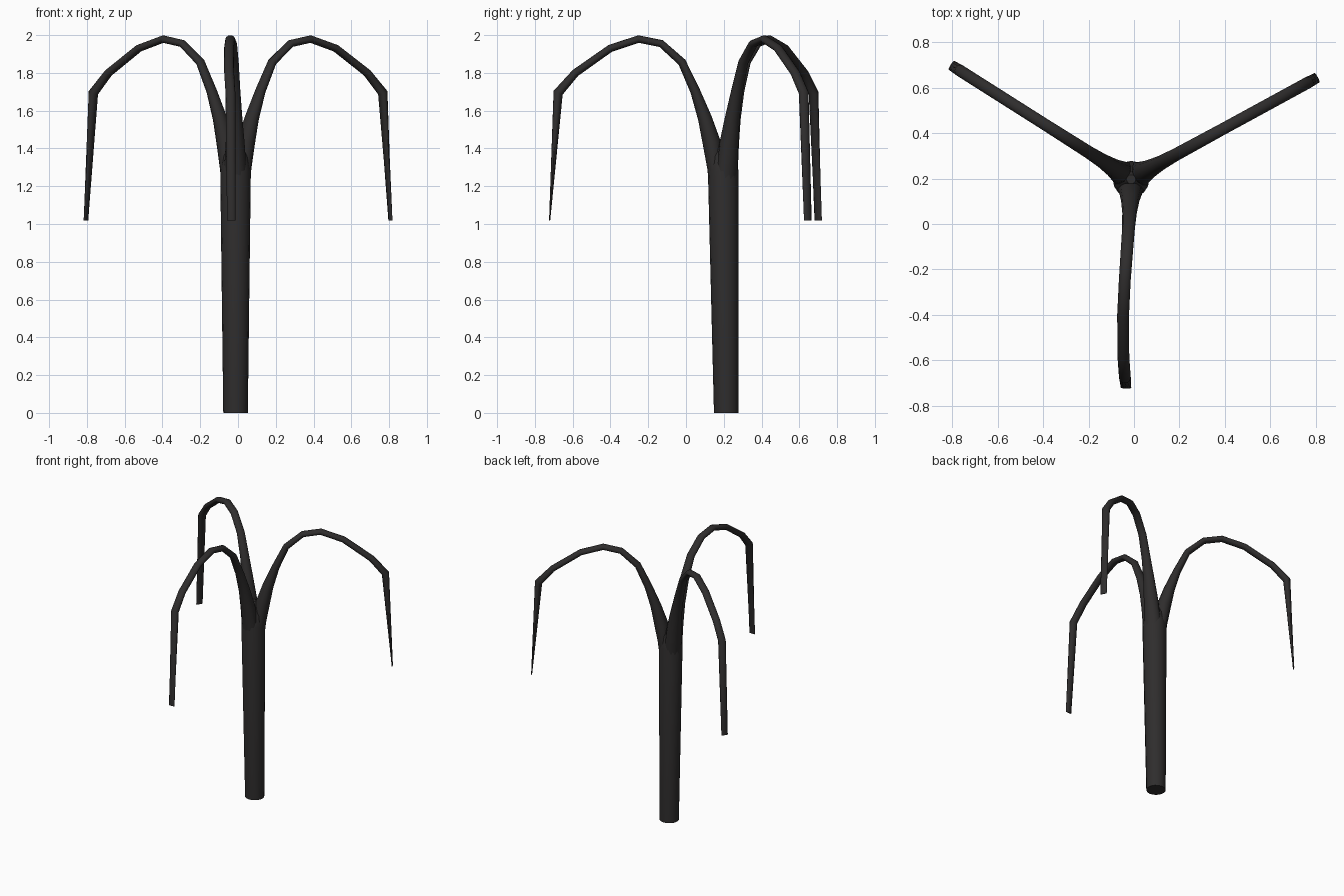
import bpy, bmesh, math
from mathutils import Vector

if "Cube" in bpy.data.objects:
    bpy.data.objects.remove(bpy.data.objects["Cube"])

mat = bpy.data.materials.new("dark_iron")
mat.diffuse_color = (0.028, 0.026, 0.026, 1)
mat.use_nodes = True
mat.node_tree.nodes["Principled BSDF"].inputs["Base Color"].default_value = mat.diffuse_color


def loft(name, rings, angle):
    """Skin a list of equal-length point rings into a capped tube."""
    bm = bmesh.new()
    loops = [[bm.verts.new(p) for p in ring] for ring in rings]
    n = len(loops[0])
    for a, b in zip(loops, loops[1:]):
        for i in range(n):
            bm.faces.new((a[i], a[(i + 1) % n], b[(i + 1) % n], b[i]))
    bm.faces.new(loops[0])
    bm.faces.new(loops[-1])
    bmesh.ops.recalc_face_normals(bm, faces=bm.faces)
    mesh = bpy.data.meshes.new(name)
    bm.to_mesh(mesh)
    bm.free()
    obj = bpy.data.objects.new(name, mesh)
    bpy.context.collection.objects.link(obj)
    mesh.materials.append(mat)
    bpy.ops.object.select_all(action='DESELECT')
    obj.select_set(True)
    bpy.context.view_layer.objects.active = obj
    bpy.ops.object.shade_smooth_by_angle(angle=math.radians(angle))
    return obj


def circle(n):
    return [(math.cos(2 * math.pi * i / n), math.sin(2 * math.pi * i / n)) for i in range(n)]


# Shank: slightly flaring shaft, closing in between the prongs (y, z, radius)
shank = [(0.213, 0, 0.065), (0.197, 1.28, 0.081), (0.197, 1.36, 0.066), (0.197, 1.45, 0.02)]
loft("shank", [[Vector((-0.013 + r * c, y + r * s, z)) for c, s in circle(16)]
               for y, z, r in shank], 40)

# Prong profile: distance out, height, half thickness, half width
profile = [
    (0.030, 1.180, 0.042, 0.055), (0.043, 1.300, 0.043, 0.058),
    (0.062, 1.430, 0.048, 0.050), (0.098, 1.560, 0.037, 0.040),
    (0.150, 1.705, 0.026, 0.032), (0.220, 1.857, 0.022, 0.028),
    (0.330, 1.955, 0.020, 0.027), (0.450, 1.979, 0.020, 0.026),
    (0.600, 1.930, 0.020, 0.026), (0.785, 1.800, 0.021, 0.026),
    (0.877, 1.695, 0.026, 0.026), (0.922, 1.018, 0.003, 0.023)]
base = Vector((-0.013, 0.198, 0))


def prong(name, tip, bow=0):
    reach = Vector((*tip, 0)) - base
    out = reach.normalized()
    side = Vector((-out.y, out.x, 0))
    stretch = reach.length / 0.922
    rings = []
    for i, (s, z, t, w) in enumerate(profile):
        p, q = profile[max(i - 1, 0)], profile[min(i + 1, len(profile) - 1)]
        d1 = Vector((s - p[0], z - p[1])).normalized() if i else Vector((0, 0))
        d2 = Vector((q[0] - s, q[1] - z)).normalized() if q[0] > s else Vector((0, 0))
        d = (d1 + d2).normalized()
        if q[0] == s:
            d = Vector((0, -1))      # level cut at the tip
        normal = out * -d.y + Vector((0, 0, d.x))
        u = s / 0.922
        far = s * (1 + (stretch - 1) * u)
        centre = base + out * far + side * bow * u * u * (1 - u) + Vector((0, 0, z))
        rings.append([centre + normal * t * a + side * w * b for a, b in circle(12)])
    loft(name, rings, 50)


prong("front_prong", (-0.035, -0.722), -0.14)
prong("left_prong", (-0.805, 0.70))
prong("right_prong", (0.807, 0.645))
